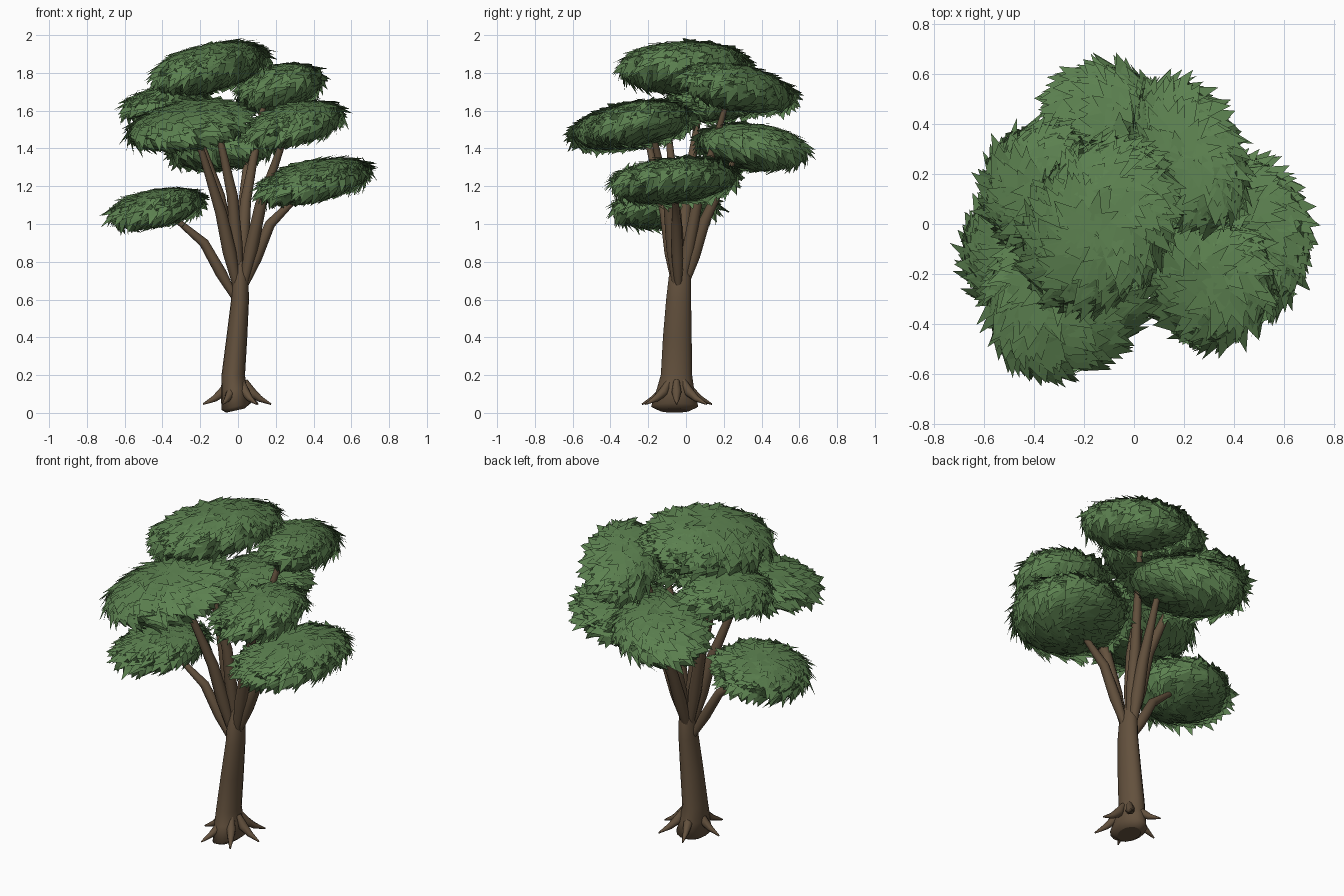
import bpy, bmesh, math, random
from mathutils import Vector, Matrix

if "Cube" in bpy.data.objects:
    bpy.data.objects.remove(bpy.data.objects["Cube"])

random.seed(7)


def material(name, rgb):
    m = bpy.data.materials.new(name)
    m.diffuse_color = (*rgb, 1)
    m.use_nodes = True
    m.node_tree.nodes["Principled BSDF"].inputs["Base Color"].default_value = m.diffuse_color
    return m


BARK = material("brown bark", (0.125, 0.082, 0.047))
LEAF = material("leaf green", (0.107, 0.22, 0.08))


def finish(name, bm, mat, smooth):
    me = bpy.data.meshes.new(name)
    bm.to_mesh(me)
    bm.free()
    me.materials.append(mat)
    for p in me.polygons:
        p.use_smooth = smooth and len(p.vertices) == 4
    ob = bpy.data.objects.new(name, me)
    bpy.context.collection.objects.link(ob)
    return ob


def tube(name, points, radii, sides=10, tilt=0.0):
    """Tapered tube through points; radii are (rx, ry) pairs or single numbers."""
    bm = bmesh.new()
    pts = [Vector(p) for p in points]
    rings = []
    for i, (p, r) in enumerate(zip(pts, radii)):
        rx, ry = r if isinstance(r, tuple) else (r, r)
        d = (pts[min(i + 1, len(pts) - 1)] - pts[max(i - 1, 0)]).normalized()
        if i < 2 and tilt:
            d = Vector((-tilt, 0, 1)).normalized()
        v = d.cross(Vector((1, 0, 0)))
        v = (v if v.length > 0.1 else d.cross(Vector((0, 1, 0)))).normalized()
        u = v.cross(d)
        rings.append([bm.verts.new(p + u * (rx * math.cos(a)) + v * (ry * math.sin(a)))
                      for a in (2 * math.pi * k / sides for k in range(sides))])
    for a, b in zip(rings, rings[1:]):
        for k in range(sides):
            n = (k + 1) % sides
            bm.faces.new((a[k], a[n], b[n], b[k]))
    bm.faces.new(rings[0])
    bm.faces.new(rings[-1])
    bmesh.ops.recalc_face_normals(bm, faces=bm.faces)
    return finish(name, bm, BARK, True)


# Trunk: oval section, flared, with a slanted rounded foot
tube("trunk",
     [(-0.015, -0.06, 0.012), (-0.01, -0.06, 0.034), (-0.02, -0.055, 0.12), (-0.025, -0.05, 0.2),
      (-0.006, -0.046, 0.4), (0.011, -0.039, 0.6), (0.012, -0.033, 0.72), (0.012, -0.03, 0.8)],
     [(0.05, 0.08), (0.08, 0.125), (0.07, 0.1), (0.062, 0.083),
      (0.055, 0.076), (0.047, 0.066), (0.043, 0.058), (0.02, 0.03)], 16, 0.22)

# Roots: thin spikes spreading from the foot
for i, deg in enumerate((0, 52, 112, 180, 245, 305)):
    c, s = math.cos(math.radians(deg)), math.sin(math.radians(deg))
    path = [(-0.005 + c * r, -0.05 + s * r * 1.12, z)
            for r, z in ((0.04, 0.17), (0.075, 0.11), (0.12, 0.075), (0.18, 0.046))]
    tube(f"root_{i + 1}", path, [0.016, 0.026, 0.017, 0.004], 8)

# Foliage pads: centre, half sizes, turn in degrees, slopes along x and y
PADS = {
    "crown_top": ((-0.145, -0.005, 1.83), (0.375, 0.285, 0.135), 60, 0.17, -0.02),
    "crown_upper_back": ((0.22, 0.28, 1.72), (0.32, 0.21, 0.125), 115, 0.12, -0.15),
    "crown_front_left": ((-0.265, -0.27, 1.525), (0.37, 0.31, 0.125), 55, 0.12, 0.14),
    "crown_front_right": ((0.31, -0.23, 1.535), (0.255, 0.265, 0.112), 0, 0.18, 0.1),
    "crown_left": ((-0.38, 0.15, 1.645), (0.26, 0.225, 0.095), 70, 0.15, 0.0),
    "crown_back": ((-0.075, 0.35, 1.41), (0.325, 0.26, 0.125), 130, 0.12, -0.06),
    "crown_lower_right": ((0.405, -0.06, 1.23), (0.305, 0.345, 0.115), 0, 0.17, 0.06),
    "crown_lower_left": ((-0.43, -0.11, 1.085), (0.255, 0.285, 0.105), 0, 0.16, 0.03),
}


def foliage(name, centre, size, turn, sx, sy, swirl):
    """Oval core covered with overlapping pointed leaves combed away from the top."""
    bm = bmesh.new()
    sz = Vector(size)
    bmesh.ops.create_uvsphere(bm, u_segments=20, v_segments=10, radius=0.92,
                              matrix=Matrix.Diagonal((*size, 1)))
    count = int(4600 * size[0] * size[1])
    for i in range(count):
        t = 1 - 2 * (i + 0.5) / count
        lon = i * 2.39996 + random.uniform(-0.3, 0.3)
        rad = math.sqrt(1 - t * t)
        unit = Vector((rad * math.cos(lon), rad * math.sin(lon), t))
        p = unit * sz * 0.95
        n = Vector([unit[k] / sz[k] for k in range(3)]).normalized()
        around = Vector((-math.sin(lon), math.cos(lon), 0))
        down = around.cross(n).normalized()
        down = down if down.z < 0 else -down
        d = (down + around * swirl * random.uniform(0.3, 1.8)).normalized()
        side = n.cross(d)
        # Leaves near the rim stick out more than those on the flat top
        lift = random.uniform(0.0, 0.2) + random.uniform(0.0, 0.4) * rad ** 4
        d = (d + n * lift).normalized()
        length, w = random.uniform(0.09, 0.185), random.uniform(0.028, 0.046)
        base = p - d * length * 0.42
        f = bm.faces.new([bm.verts.new(q) for q in (
            base - side * w * 0.8, base + d * length * 0.4 - side * w,
            base + d * length, base + d * length * 0.35 + side * w)])
        f.normal_update()
        if f.normal.dot(n) < 0:
            f.normal_flip()
    # Turn and lean the pad, then move it into place
    lean = Matrix.Identity(4)
    lean[2][0], lean[2][1] = sx, sy
    bm.transform(Matrix.Translation(centre) @ lean @ Matrix.Rotation(math.radians(turn), 4, 'Z'))
    return finish(name, bm, LEAF, False)


for k, (name, (c, size, turn, sx, sy)) in enumerate(PADS.items()):
    foliage(name, c, size, turn, sx, sy, 0.9 if k in (2, 5) else -0.9)

# Branches: start in the trunk, bend once, end inside a pad
BRANCHES = [
    ((0.0, -0.04, 0.58), (-0.18, -0.06, 0.9), (-0.36, -0.09, 1.05), 0.030),
    ((0.02, -0.04, 0.64), (0.17, -0.05, 1.0), (0.35, -0.06, 1.18), 0.032),
    ((0.0, -0.05, 0.64), (-0.09, -0.11, 1.06), (-0.22, -0.21, 1.47), 0.036),
    ((0.02, -0.05, 0.64), (0.12, -0.09, 1.1), (0.26, -0.18, 1.5), 0.036),
    ((0.0, -0.02, 0.64), (0.02, 0.1, 1.02), (0.05, 0.27, 1.38), 0.036),
    ((0.0, -0.03, 0.64), (-0.1, 0.0, 1.15), (-0.26, 0.07, 1.6), 0.036),
    ((0.01, -0.03, 0.64), (0.04, 0.06, 1.12), (0.14, 0.22, 1.66), 0.034),
    ((0.01, -0.03, 0.64), (-0.03, -0.06, 1.15), (-0.12, -0.1, 1.56), 0.034),
]
for i, (a, b, c, r) in enumerate(BRANCHES):
    mid = [(Vector(a) + Vector(b)) / 2, (Vector(b) + Vector(c)) / 2]
    tube(f"branch_{i + 1}", [a, mid[0], b, mid[1], c], [r * 0.5, r, r * 0.85, r * 0.62, r * 0.4])
